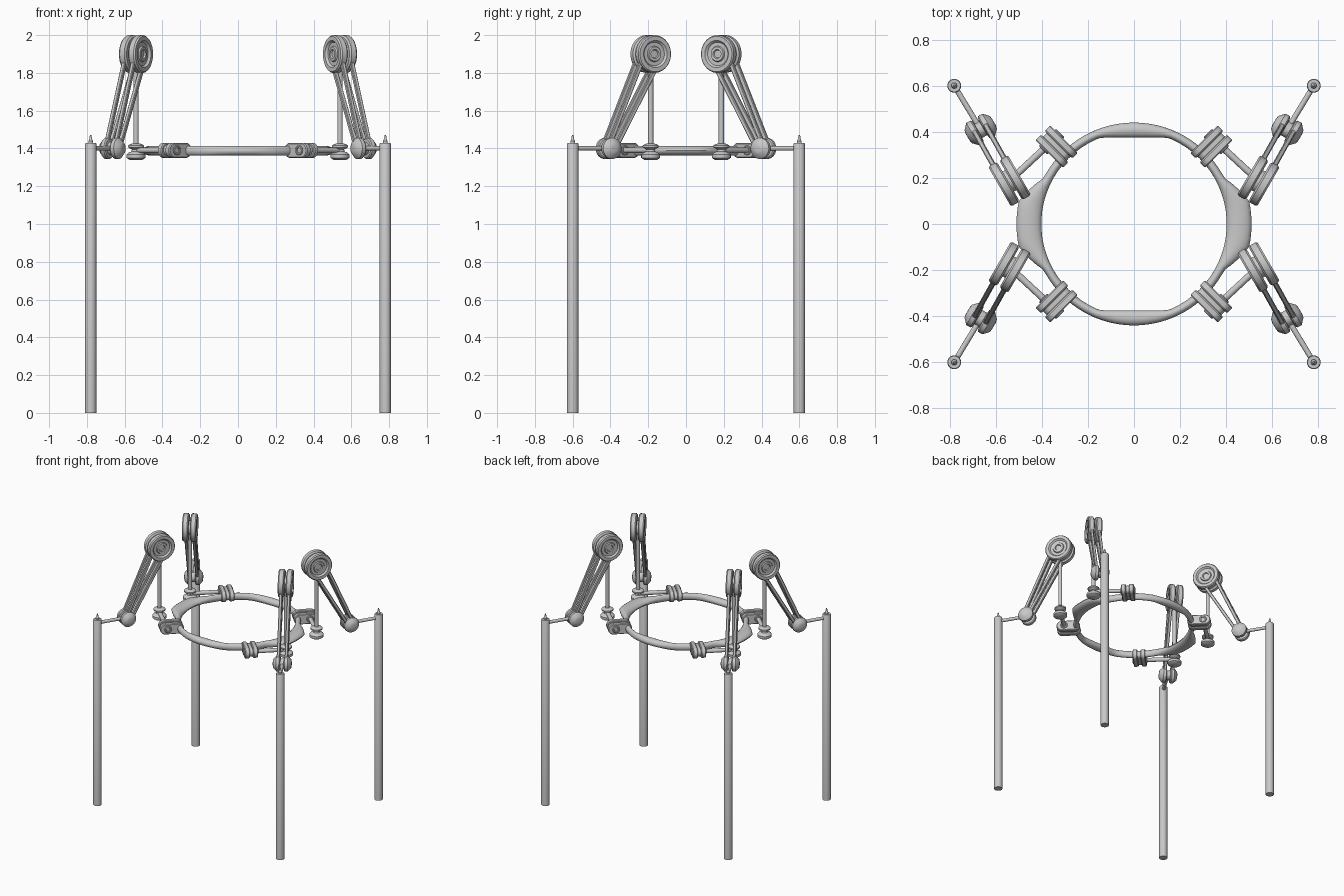
import bpy, bmesh
from math import pi, sin, cos, radians
from mathutils import Vector, Matrix

if "Cube" in bpy.data.objects:
    bpy.data.objects.remove(bpy.data.objects["Cube"], do_unlink=True)

metal = bpy.data.materials.new("light grey metal")
metal.use_nodes = True
GREY = (0.58, 0.58, 0.58, 1)
metal.diffuse_color = GREY
metal.node_tree.nodes["Principled BSDF"].inputs["Base Color"].default_value = GREY


def finish(name, bm, mirror=True, angle=35):
    """Turn the bmesh into a shaded object, repeated in all four corners."""
    bmesh.ops.remove_doubles(bm, verts=bm.verts, dist=1e-5)
    bmesh.ops.recalc_face_normals(bm, faces=bm.faces)
    mesh = bpy.data.meshes.new(name)
    bm.to_mesh(mesh)
    bm.free()
    mesh.materials.append(metal)
    ob = bpy.data.objects.new(name, mesh)
    bpy.context.collection.objects.link(ob)
    bpy.ops.object.select_all(action='DESELECT')
    ob.select_set(True)
    bpy.context.view_layer.objects.active = ob
    bpy.ops.object.shade_smooth_by_angle(angle=radians(angle))
    if mirror:
        mod = ob.modifiers.new("four corners", 'MIRROR')
        mod.use_axis = (True, True, False)
        mod.use_mirror_merge = False
    return ob


def frame(origin, axis, side=None):
    """Matrix at origin whose z runs along axis and x as near to side as it can."""
    z = Vector(axis).normalized()
    side = Vector(side) if side else z.orthogonal()
    y = z.cross(side).normalized()
    m = Matrix((y.cross(z), y, z)).transposed().to_4x4()
    m.translation = origin
    return m


def bridge(bm, rings, closed=False):
    n = len(rings[0])
    pairs = list(zip(rings, rings[1:]))
    if closed:
        pairs.append((rings[-1], rings[0]))
    for a, b in pairs:
        for i in range(n):
            j = (i + 1) % n
            bm.faces.new((a[i], a[j], b[j], b[i]))
    if not closed:
        bm.faces.new(rings[0])
        bm.faces.new(rings[-1])


def lathe(name, profile, origin, axis, sides=24):
    """Revolve (radius, height) points around an axis."""
    m = frame(origin, axis)
    bm = bmesh.new()
    rings = []
    for r, h in profile:
        rings.append([bm.verts.new(m @ Vector((r * cos(2 * pi * i / sides),
                                               r * sin(2 * pi * i / sides), h)))
                      for i in range(sides)])
    bridge(bm, rings)
    return finish(name, bm)


def rod(name, a, b, r, sides=16):
    d = Vector(b) - Vector(a)
    return lathe(name, [(r, 0), (r, d.length)], a, d, sides)


def both_ends(half):
    return [(r, -h) for r, h in reversed(half)] + half


# Key points of one corner
pole = Vector((0.78, 0.60, 0))
wheel = Vector((0.54, 0.187, 1.90))
elbow = Vector((0.665, 0.41, 1.40))
foot = Vector((0.54, 0.187, 1.39))
out = Vector((cos(pi / 3), sin(pi / 3), 0))
axle = Vector((out.y, -out.x, 0))
radial = Vector((1, 1, 0)).normalized()
tangent = Vector((1, -1, 0)).normalized()

# Main ring: widened on the two sides, trimmed flat inside at front and back
bm = bmesh.new()
rings = []
STEPS, SECTION = 96, 16
for k in range(STEPS):
    t = 2 * pi * k / STEPS
    off = abs(math_off) if (math_off := (t + pi / 2) % pi - pi / 2) else 0
    widen = min(1, max(0, (radians(27) - off) / radians(16)))
    outer = 0.44 + 0.07 * widen
    inner = min(0.402, 0.375 / max(abs(sin(t)), 0.01))
    mid, half = (outer + inner) / 2, (outer - inner) / 2
    ring = []
    for i in range(SECTION):
        a = 2 * pi * i / SECTION
        r = mid + half * cos(a)
        ring.append(bm.verts.new((r * cos(t), r * sin(t), 1.388 + 0.026 * sin(a))))
    rings.append(ring)
bridge(bm, rings, closed=True)
finish("main_ring", bm, mirror=False)

# Corner poles with a collar and pointed tip
lathe("corner_pole", [(0.03, 0), (0.03, 1.425), (0.027, 1.43)], pole, (0, 0, 1))
lathe("pole_tip", [(0.013, 1.425), (0.013, 1.44), (0.009, 1.445), (0.004, 1.47)],
      pole, (0, 0, 1), 12)
rod("pole_link", pole + Vector((0, 0, 1.40)), elbow, 0.012)

# Elbow joint: two domed caps on a narrow core
lathe("elbow_joint", both_ends([(0.035, 0.012), (0.05, 0.014), (0.056, 0.02),
                                (0.056, 0.04), (0.032, 0.063), (0.015, 0.066)]),
      elbow, axle)

# Double wheel with recessed faces and raised hub
lathe("arm_wheel", both_ends([(0.05, 0.006), (0.09, 0.006), (0.1, 0.014),
                              (0.1, 0.042), (0.094, 0.05), (0.072, 0.05),
                              (0.062, 0.038), (0.042, 0.038), (0.038, 0.046),
                              (0.024, 0.046), (0.02, 0.038)]),
      wheel, axle, 32)

# Arm: two side frames, each of two converging bars
along = (elbow - wheel).normalized()
across = along.cross(axle).normalized()
bm = bmesh.new()
for s in (-1, 1):
    for w in (-1, 1):
        a = wheel + along * 0.07 + axle * s * 0.028 + across * w * 0.046
        b = elbow - along * 0.02 + axle * s * 0.028 + across * w * 0.021
        m = frame((a + b) / 2, b - a, axle)
        m = m @ Matrix.Diagonal((0.022, 0.024, (b - a).length, 1))
        bmesh.ops.create_cube(bm, size=1, matrix=m)
bmesh.ops.bevel(bm, geom=bm.edges[:], offset=0.004, segments=1, affect='EDGES')
finish("arm_bars", bm)

# Hanging rod and its spool-shaped foot
rod("hanging_rod", foot, wheel, 0.014)
lathe("rod_foot", [(0.035, -0.05), (0.05, -0.04), (0.05, -0.022), (0.042, -0.014),
                   (0.024, -0.006), (0.022, 0.004), (0.042, 0.016), (0.042, 0.026),
                   (0.03, 0.034), (0.016, 0.036)], foot, (0, 0, 1))

# Link from the foot to the ring clamp
bolt = radial * 0.505 + Vector((0, 0, 1.39))
rod("clamp_link", foot, bolt, 0.015)

# Ring clamp: two rounded plates around a slimmer middle plate
bm = bmesh.new()
for shift, thick, tall, reach in ((-0.029, 0.034, 0.04, 0.085),
                                  (0, 0.03, 0.03, 0.072),
                                  (0.029, 0.034, 0.04, 0.085)):
    centre = radial * 0.475 + Vector((0, 0, 1.39)) + tangent * shift
    m = frame(centre, tangent, radial)
    rings = []
    for inset, h in ((0.005, -0.5), (0, -0.35), (0, 0.35), (0.005, 0.5)):
        ring = []
        for i in range(24):
            a = 2 * pi * (i + 0.5) / 24
            x = (reach - tall) * (1 if cos(a) > 0 else -1) + (tall - inset) * cos(a)
            ring.append(bm.verts.new(m @ Vector((x, (tall - inset) * sin(a), h * thick))))
        rings.append(ring)
    bridge(bm, rings)
finish("ring_clamp", bm)

# Clamp bolt with a dished head
lathe("clamp_bolt", both_ends([(0.026, 0.04), (0.026, 0.05), (0.022, 0.053),
                               (0.015, 0.053), (0.013, 0.048)]), bolt, tangent, 20)
